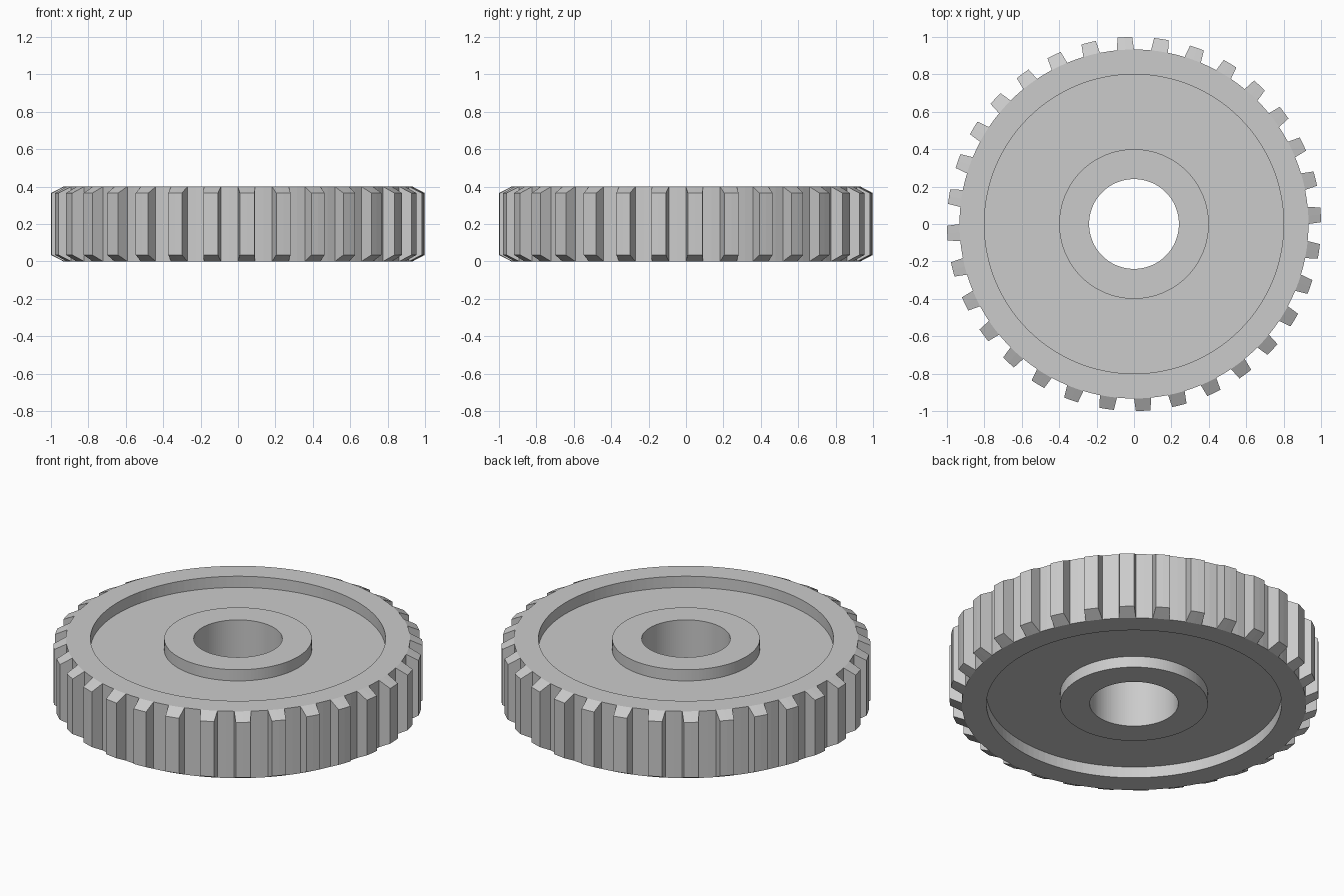
import bpy, bmesh
from math import sin, cos, pi

if "Cube" in bpy.data.objects:
    bpy.data.objects.remove(bpy.data.objects["Cube"])

TEETH = 32
SEGS = TEETH * 4                # two segments under each tooth, two per gap
STEP = 2 * pi / SEGS
HEIGHT = 0.4
RECESS = 0.067                  # depth of the web pocket on each face
CHAMFER = 0.035                 # tooth end slope
R_BORE, R_HUB, R_RIM, R_ROOT, R_TIP = 0.24, 0.4, 0.8, 0.933, 1.0
TIP_HALF = 0.8                  # tip half-width in segment steps

bm = bmesh.new()


def vert(r, a, z):
    return bm.verts.new((r * cos(a), r * sin(a), z))


# Revolved body section: top face from root to bore, then bottom face back out
top = [(R_ROOT, HEIGHT), (R_RIM, HEIGHT), (R_RIM, HEIGHT - RECESS),
       (R_HUB, HEIGHT - RECESS), (R_HUB, HEIGHT), (R_BORE, HEIGHT)]
profile = top + [(r, HEIGHT - z) for r, z in reversed(top)]
rings = [[vert(r, i * STEP, z) for i in range(SEGS)] for r, z in profile]
for a, b in zip(rings, rings[1:]):
    for i in range(SEGS):
        j = (i + 1) % SEGS
        bm.faces.new((a[i], a[j], b[j], b[i]))

# Outer wall: chamfered teeth and the gaps between them
hi, lo = rings[0], rings[-1]
for k in range(TEETH):
    s = k * 4
    base_hi, base_lo = hi[s:s + 3], lo[s:s + 3]
    angles = [(s + 1 + d * TIP_HALF) * STEP for d in (-1, 0, 1)]
    tip_hi = [vert(R_TIP, a, HEIGHT - CHAMFER) for a in angles]
    tip_lo = [vert(R_TIP, a, CHAMFER) for a in angles]
    for n in range(2):
        for a, b in ((base_hi, tip_hi), (tip_hi, tip_lo), (tip_lo, base_lo)):
            bm.faces.new((a[n], b[n], b[n + 1], a[n + 1]))
    for n in (0, 2):
        bm.faces.new((base_hi[n], tip_hi[n], tip_lo[n], base_lo[n]))
    for i in (s + 2, s + 3):
        j = (i + 1) % SEGS
        bm.faces.new((hi[i], lo[i], lo[j], hi[j]))

bmesh.ops.recalc_face_normals(bm, faces=bm.faces[:])
mesh = bpy.data.meshes.new("gear_wheel")
bm.to_mesh(mesh)
bm.free()
gear = bpy.data.objects.new("gear_wheel", mesh)
bpy.context.collection.objects.link(gear)
